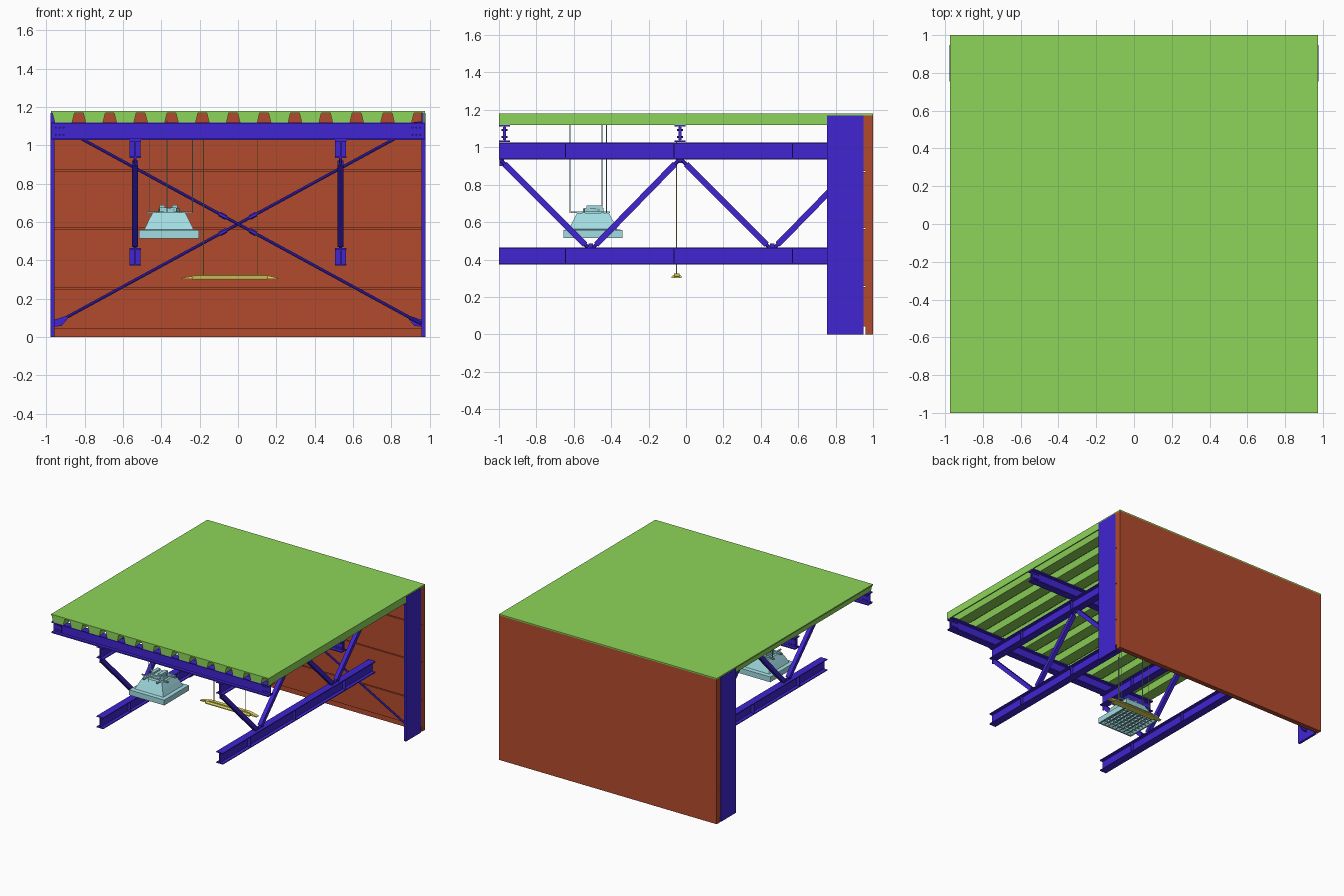
import bpy, bmesh, math
from mathutils import Vector, Matrix

if "Cube" in bpy.data.objects:
    bpy.data.objects.remove(bpy.data.objects["Cube"])


def material(name, col):
    m = bpy.data.materials.new(name)
    m.diffuse_color = (*col, 1)
    m.use_nodes = True
    m.node_tree.nodes["Principled BSDF"].inputs["Base Color"].default_value = m.diffuse_color
    return m


GREEN = material("green", (0.27, 0.66, 0.10))
RED = material("red", (0.45, 0.07, 0.026))
BLUE = material("blue", (0.05, 0.018, 0.64))
CYAN = material("cyan", (0.36, 0.72, 0.76))
YELLOW = material("yellow", (0.80, 0.72, 0.12))


def finish(name, bm, mat):
    bmesh.ops.recalc_face_normals(bm, faces=bm.faces)
    me = bpy.data.meshes.new(name)
    bm.to_mesh(me)
    bm.free()
    me.materials.append(mat)
    ob = bpy.data.objects.new(name, me)
    bpy.context.collection.objects.link(ob)
    return ob


def prism(bm, pts, axis, a, b):
    """Extrude a profile along x (profile y,z) or y (profile x,z)."""
    place = (lambda p, t: (t, p[0], p[1])) if axis == 'x' else (lambda p, t: (p[0], t, p[1]))
    lo, hi = ([bm.verts.new(place(p, t)) for p in pts] for t in (a, b))
    n = len(pts)
    bm.faces.new(lo)
    bm.faces.new(hi)
    for i in range(n):
        bm.faces.new((lo[i], lo[(i + 1) % n], hi[(i + 1) % n], hi[i]))


def box(bm, x0, x1, y0, y1, z0, z1):
    prism(bm, [(x0, z0), (x1, z0), (x1, z1), (x0, z1)], 'y', y0, y1)


def bar(bm, p, q, r, n=8, turn=0.0):
    p, q = Vector(p), Vector(q)
    d = q - p
    m = Matrix.Translation((p + q) / 2) @ d.to_track_quat('Z', 'Y').to_matrix().to_4x4() @ Matrix.Rotation(turn, 4, 'Z')
    bmesh.ops.create_cone(bm, cap_ends=True, segments=n, radius1=r, radius2=r, depth=d.length, matrix=m)


def i_profile(c, w, z0, z1, t, web):
    h = w / 2
    right = [(h, z0), (h, z0 + t), (web, z0 + t), (web, z1 - t), (h, z1 - t), (h, z1)]
    return [(c + u, z) for u, z in right] + [(c - u, z) for u, z in reversed(right)]


def frustum(bm, cx, cy, rings):
    """Stack of square rings (half size, z)."""
    loops = [[bm.verts.new((cx + sx * h, cy + sy * h, z))
              for sx, sy in ((-1, -1), (1, -1), (1, 1), (-1, 1))] for h, z in rings]
    for a, b in zip(loops, loops[1:]):
        for i in range(4):
            bm.faces.new((a[i], a[(i + 1) % 4], b[(i + 1) % 4], b[i]))
    return loops


# Roof: top sheet and trapezoid ribs
bm = bmesh.new()
box(bm, -.975, .975, -1, 1, 1.17, 1.18)
for i in range(12):
    a, b = -.991 + .161 * i, -.83 + .161 * i
    prism(bm, [(a + .035, 1.12), (b - .035, 1.12), (b - .0225, 1.171), (a + .0225, 1.171)], 'y', -1, .948)
box(bm, .965, .975, -1, .948, 1.12, 1.171)
finish("roof_deck", bm, GREEN)

# Wall: back sheet with separate inner panels and a recessed foot
bm = bmesh.new()
box(bm, -.975, .975, .96, 1, 0, 1.17)
joints = [.04, .255, .565, .87, 1.17]
for a, b in zip(joints, joints[1:]):
    box(bm, -.975, .975, .949, .962, a + .003, b - .003 if b < 1 else b)
finish("wall_panels", bm, RED)

# Edge columns
for s, n in ((-1, "left"), (1, "right")):
    bm = bmesh.new()
    x0, x1 = sorted((s * .958, s * .977))
    box(bm, x0, x1, .755, .948, 0, 1.17)
    finish(n + "_column", bm, BLUE)

# Cross beams with end cleats and bolts
for y, n in ((-.97, "front"), (-.033, "middle"), (.91, "rear")):
    bm = bmesh.new()
    prism(bm, i_profile(y, .058, 1.028, 1.12, .009, .004), 'x', -.973, .973)
    for s in (-1, 1):
        x0, x1 = sorted((s * .895, s * .965))
        box(bm, x0, x1, y - .008, y + .008, 1.04, 1.108)
        for k in range(3):
            for z in (1.055, 1.093):
                x = s * (.91 + .02 * k)
                bar(bm, (x, y - .016, z), (x, y + .016, z), .005, 6)
    finish(n + "_cross_beam", bm, BLUE)

# Trusses: two chords with stiffeners, zigzag braces with tongue plates
for x, n in ((-.537, "left"), (.535, "right")):
    for z0, part in ((.935, "top"), (.373, "bottom")):
        bm = bmesh.new()
        prism(bm, i_profile(x, .06, z0, z0 + .092, .007, .004), 'y', -1, .949)
        for y in (-.645, -.065, .57):
            box(bm, x - .029, x + .029, y - .003, y + .003, z0 + .005, z0 + .087)
        finish(f"{n}_truss_{part}_chord", bm, BLUE)
    bm = bmesh.new()
    for ya, yb in ((-.97, -.54), (-.06, -.48), (0, .43), (.91, .49)):
        p, q = Vector((x, ya, .91)), Vector((x, yb, .48))
        d = (q - p).normalized()
        bar(bm, p, q, .0225, 4, math.pi / 4)
        bar(bm, p - d * .03, p, .010, 6)
        bar(bm, q, q + d * .022, .010, 6)
    for y, z0, z1 in ((-.985, .90, .937), (-.03, .915, .937), (.935, .90, .937), (-.51, .463, .485), (.46, .463, .485)):
        w = .012
        box(bm, x - .004, x + .004, y - w, y + w, z0, z1)
    finish(n + "_truss_braces", bm, BLUE)

# Wall cross bracing with turnbuckles and corner gussets
bm = bmesh.new()
for s in (-1, 1):
    y = .85 + s * .008
    p, q = Vector((-s * .955, y, .07)), Vector((s * .955, y, 1.11))
    c, d = (p + q) / 2, (q - p).normalized()
    bar(bm, p, q, .008)
    for t in (-.09, .09):
        bar(bm, c + d * (t - .02), c + d * (t + .02), .013, 6)
    for z, k in ((.07, 1), (1.11, -1)):
        e = s * k
        prism(bm, [(-e * .96, z - k * .015), (-e * .92, z - k * .012),
                   (-e * .885, z + k * .03), (-e * .90, z + k * .04), (-e * .96, z + k * .02)],
              'y', .845, .855)
finish("wall_cross_bracing", bm, BLUE)

# Hanging unit: square open rim, tapered hood, top box
cx, cy = -.36, -.497
bm = bmesh.new()
rings = frustum(bm, cx, cy, [(.12, .555), (.145, .515), (.157, .515), (.157, .558), (.128, .562),
                             (.108, .605), (.085, .65)])
bm.faces.new(rings[-1])
bm.faces.new(rings[0])
for k in range(-3, 4):
    u = k * .036
    box(bm, cx + u - .004, cx + u + .004, cy - .14, cy + .14, .518, .535)
    box(bm, cx - .14, cx + .14, cy + u - .003, cy + u + .003, .522, .532)
finish("hanging_hood", bm, CYAN)
bm = bmesh.new()
for u in (-.05, .05):
    box(bm, cx - .118, cx + .122, cy + u - .006, cy + u + .006, .648, .656)
bar(bm, (cx, cy, .65), (cx, cy, .672), .055, 16)
box(bm, cx - .05, cx + .04, cy - .045, cy + .055, .655, .675)
for u in (-.035, .03):
    box(bm, cx + u - .014, cx + u + .014, cy - .035, cy + .05, .67, .688)
for u in (-.06, .06):
    box(bm, cx + u - .006, cx + u + .006, cy - .118, cy + .09, .648, .656)
finish("hood_top_fittings", bm, CYAN)
bm = bmesh.new()
for x, y in ((-.46, -.45), (-.37, -.62), (-.237, -.425)):
    bar(bm, (x, y, .65), (x, y, 1.13), .0025, 6)
finish("hood_cables", bm, CYAN)

# Long light: flat reflector, raised body, tube and two wires
bm = bmesh.new()
y = -.05
prism(bm, [(y - .027, .300), (y + .027, .300), (y + .027, .308), (y + .018, .318),
           (y - .018, .318), (y - .027, .308)], 'x', -.24, .155)
prism(bm, [(-.295, .302), (.21, .302), (.21, .308), (.14, .325), (-.20, .325), (-.295, .308)],
      'y', y - .014, y + .014)
finish("long_light", bm, YELLOW)
bm = bmesh.new()
for x in (-.18, .10):
    bar(bm, (x, y, .32), (x, y, 1.03), .0022, 6)
finish("light_wires", bm, YELLOW)
